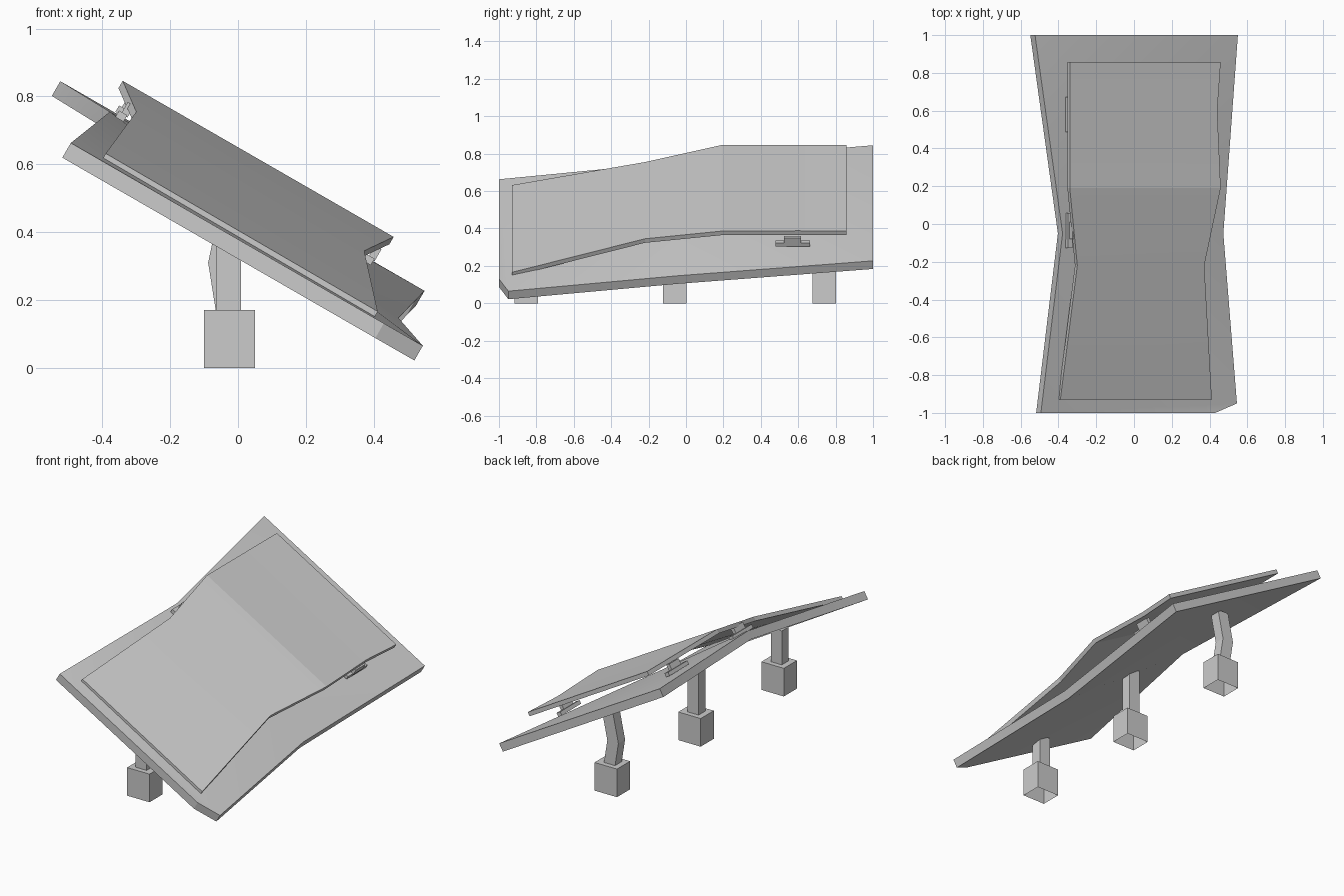
import bpy, math
from mathutils import Vector, Matrix

if "Cube" in bpy.data.objects:
    bpy.data.objects.remove(bpy.data.objects["Cube"])

N = Vector((0.5, 0, 0.866))      # normal of the 30 degree tilt


def make(name, verts, faces, smooth=0):
    me = bpy.data.meshes.new(name)
    me.from_pydata([tuple(v) for v in verts], [], faces)
    me.update()
    ob = bpy.data.objects.new(name, me)
    bpy.context.collection.objects.link(ob)
    if smooth:
        bpy.ops.object.select_all(action='DESELECT')
        ob.select_set(True)
        bpy.context.view_layer.objects.active = ob
        bpy.ops.object.shade_smooth_by_angle(angle=math.radians(smooth))
    return ob


def tube_faces(rings, caps=True):
    """Side quads (and end caps) for stacked rings of four points."""
    faces = []
    for i in range(rings - 1):
        for k in range(4):
            a, b = i * 4 + k, i * 4 + (k + 1) % 4
            faces.append((a, b, b + 4, a + 4))
    if caps:
        faces += [(3, 2, 1, 0), tuple((rings - 1) * 4 + k for k in range(4))]
    return faces


def box(name, centre, size, tilt=0):
    bpy.ops.mesh.primitive_cube_add(size=1)
    ob = bpy.context.object
    ob.name = name
    ob.data.transform(Matrix.Translation(centre) @ Matrix.Rotation(tilt, 4, 'Y')
                      @ Matrix.Diagonal((*size, 1)))
    return ob


# Lower plate: waisted outline with a clipped front right corner
rim = [Vector(p) for p in [
    (-0.493, -1, 0.663), (0.43, -1, 0.131), (0.545, -0.95, 0.065),
    (0.473, -0.05, 0.147), (0.55, 1, 0.227), (-0.524, 1, 0.845), (-0.378, -0.05, 0.755)]]
n = len(rim)
top = [(0, 1, 2), (0, 2, 6), (6, 2, 3), (6, 3, 4), (6, 4, 5)]
faces = top + [tuple(i + n for i in reversed(f)) for f in top]
faces += [(i, i + n, (i + 1) % n + n, (i + 1) % n) for i in range(n)]
make("lower_plate", rim + [p - N * 0.05 for p in rim], faces, smooth=20)

# Upper panel: thin sheet bowed along its length
verts = []
for y, xl, zl, xr, zr in [(-0.93, -0.39, 0.632, 0.412, 0.166),
                          (-0.22, -0.30, 0.755, 0.372, 0.345),
                          (0.19, -0.34, 0.846, 0.459, 0.386),
                          (0.60, -0.34, 0.846, 0.441, 0.388),
                          (0.857, -0.34, 0.846, 0.459, 0.386)]:
    l, r = Vector((xl, y, zl)), Vector((xr, y, zr))
    verts += [l, r, r - N * 0.025, l - N * 0.025]
faces = [tuple(reversed(f)) for f in tube_faces(5)]
make("upper_panel", verts, faces, smooth=10)

# T shaped clips between the plate and the panel
for i, (x, y, z) in enumerate([(-0.344, 0.58, 0.757), (-0.344, -0.035, 0.742),
                               (0.385, 0.57, 0.319)]):
    c = Vector((x, y, z))
    box(f"clip_foot_{i}", c, (0.028, 0.185, 0.022), math.radians(30))
    box(f"clip_neck_{i}", c + N * 0.025 + Vector((0.006, 0, -0.003)),
        (0.022, 0.09, 0.04), math.radians(30))

# Posts: block base with an open bottom, and a slim column; the rear one is kinked
for name, y, top_z, kink in [("front", -0.855, 0.375, 0), ("middle", -0.06, 0.465, 0),
                             ("rear", 0.74, 0.485, -0.023)]:
    ring = [(-1, -1), (1, -1), (1, 1), (-1, 1)]
    verts = [(-0.025 + sx * 0.075, y + sy * 0.0625, z) for z in (0, 0.17) for sx, sy in ring]
    make(f"{name}_base", verts, tube_faces(2, caps=False) + [(4, 5, 6, 7)])
    verts = [(-0.028 + dx + sx * 0.037, y + sy * 0.032, z)
             for dx, z in [(0, 0.165), (kink, 0.31), (-kink * 0.6, top_z)] for sx, sy in ring]
    make(f"{name}_column", verts, tube_faces(3))
